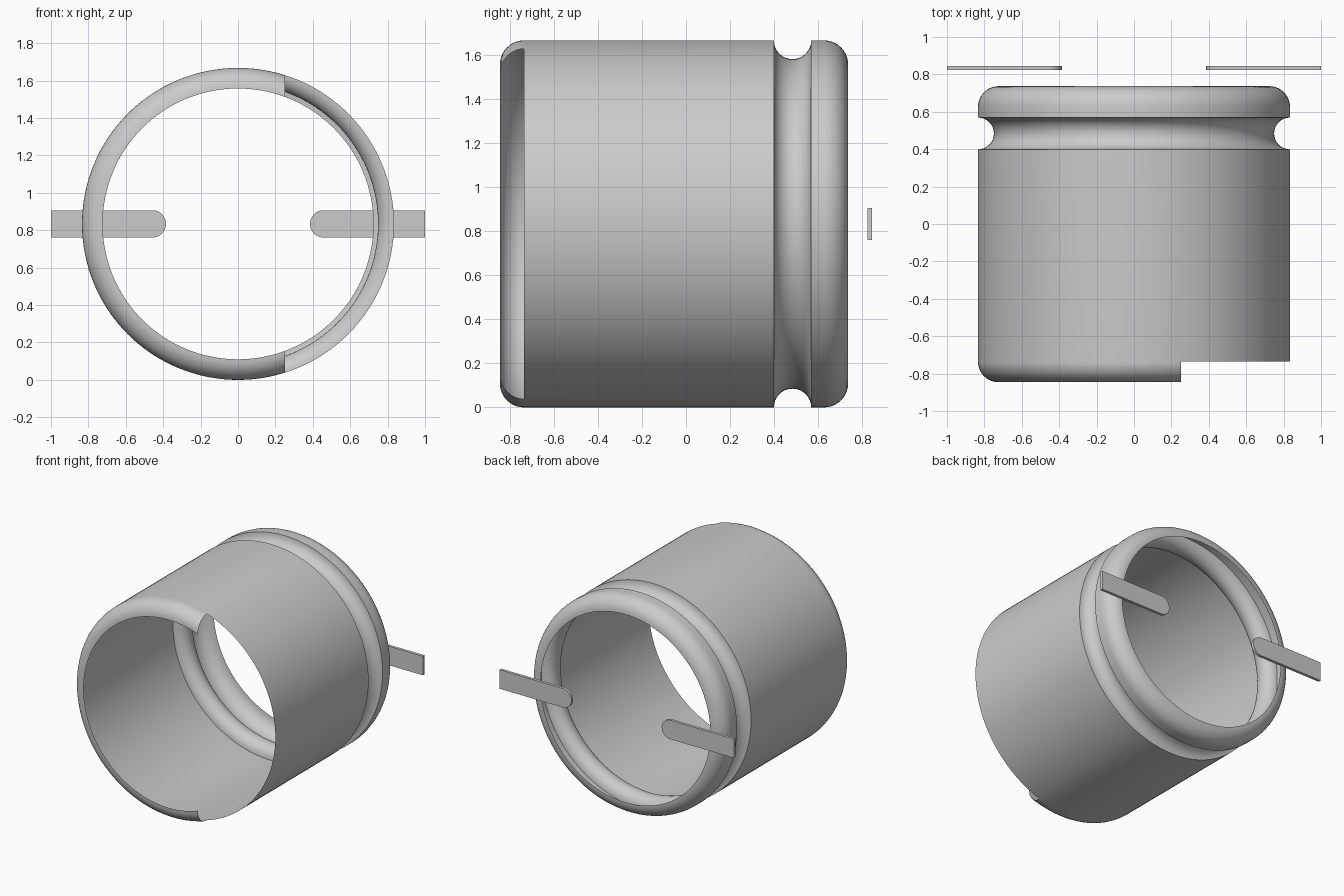
import bpy
import bmesh
from math import cos, sin, pi, radians

RADIUS, MID_Z = 0.834, 0.834
FRONT, BACK = -0.846, 0.737      # ends of the sleeve
LIP = 0.11                       # radius of the rolled lips
GROOVE_Y, GROOVE_R = 0.484, 0.085
CUT_X = 0.25                     # front lip is missing beyond this
SEGMENTS = 128

cube = bpy.data.objects.get("Cube")
if cube:
    bpy.data.objects.remove(cube, do_unlink=True)

grey = bpy.data.materials.new("plain grey")
grey.use_nodes = True
colour = (0.6, 0.6, 0.6, 1)
grey.diffuse_color = colour
grey.node_tree.nodes["Principled BSDF"].inputs["Base Color"].default_value = colour


def finish(bm, name):
    """Turn a bmesh into a smooth shaded object with sharp creases."""
    mesh = bpy.data.meshes.new(name)
    bm.to_mesh(mesh)
    bm.free()
    mesh.materials.append(grey)
    obj = bpy.data.objects.new(name, mesh)
    bpy.context.collection.objects.link(obj)
    bpy.ops.object.select_all(action="DESELECT")
    obj.select_set(True)
    bpy.context.view_layer.objects.active = obj
    bpy.ops.object.shade_smooth_by_angle(angle=radians(30))


def arc(y, r, radius, start, end, steps):
    """Profile points (y, r) along an arc."""
    angles = [start + (end - start) * i / steps for i in range(steps + 1)]
    return [(y + radius * cos(a), r + radius * sin(a)) for a in angles]


# Sleeve: thin turned sheet with a rounded lip at each end and a groove
profile = arc(FRONT + LIP, RADIUS - LIP, LIP, pi, pi / 2, 10)
profile += arc(GROOVE_Y, RADIUS, GROOVE_R, pi, 2 * pi, 16)
profile += arc(BACK - LIP, RADIUS - LIP, LIP, pi / 2, 0, 10)

bm = bmesh.new()
rings = []
for y, r in profile:
    angles = [2 * pi * j / SEGMENTS for j in range(SEGMENTS)]
    rings.append([bm.verts.new((r * cos(a), y, MID_Z + r * sin(a))) for a in angles])
for a, b in zip(rings, rings[1:]):
    for j in range(SEGMENTS):
        k = (j + 1) % SEGMENTS
        bm.faces.new((a[j], b[j], b[k], a[k]))


# Cut away the front lip on one side
def lip_faces():
    return [f for f in bm.faces if f.calc_center_median().y < FRONT + LIP - 0.0001]


faces = lip_faces()
edges = {e for f in faces for e in f.edges}
verts = {v for f in faces for v in f.verts}
bmesh.ops.bisect_plane(bm, geom=faces + list(edges) + list(verts),
                       plane_co=(CUT_X, 0, 0), plane_no=(1, 0, 0))
gone = [f for f in lip_faces() if f.calc_center_median().x > CUT_X]
bmesh.ops.delete(bm, geom=gone, context="FACES")
finish(bm, "sleeve")

# Two flat bars behind the sleeve, round at their inner ends
BAR_HALF, BAR_TIP, BAR_BACK, BAR_THICK = 0.073, 0.385, 0.846, 0.022
for side, name in ((1, "left_bar"), (-1, "right_bar")):
    outline = [(1, -BAR_HALF), (1, BAR_HALF)]
    outline += arc(BAR_TIP + BAR_HALF, 0, BAR_HALF, pi / 2, 3 * pi / 2, 16)
    bm = bmesh.new()
    face = bm.faces.new([bm.verts.new((side * x, BAR_BACK, MID_Z + z)) for x, z in outline])
    moved = bmesh.ops.extrude_face_region(bm, geom=[face], use_keep_orig=True)["geom"]
    bmesh.ops.translate(bm, vec=(0, -BAR_THICK, 0),
                        verts=[v for v in moved if isinstance(v, bmesh.types.BMVert)])
    bmesh.ops.recalc_face_normals(bm, faces=bm.faces)
    finish(bm, name)
